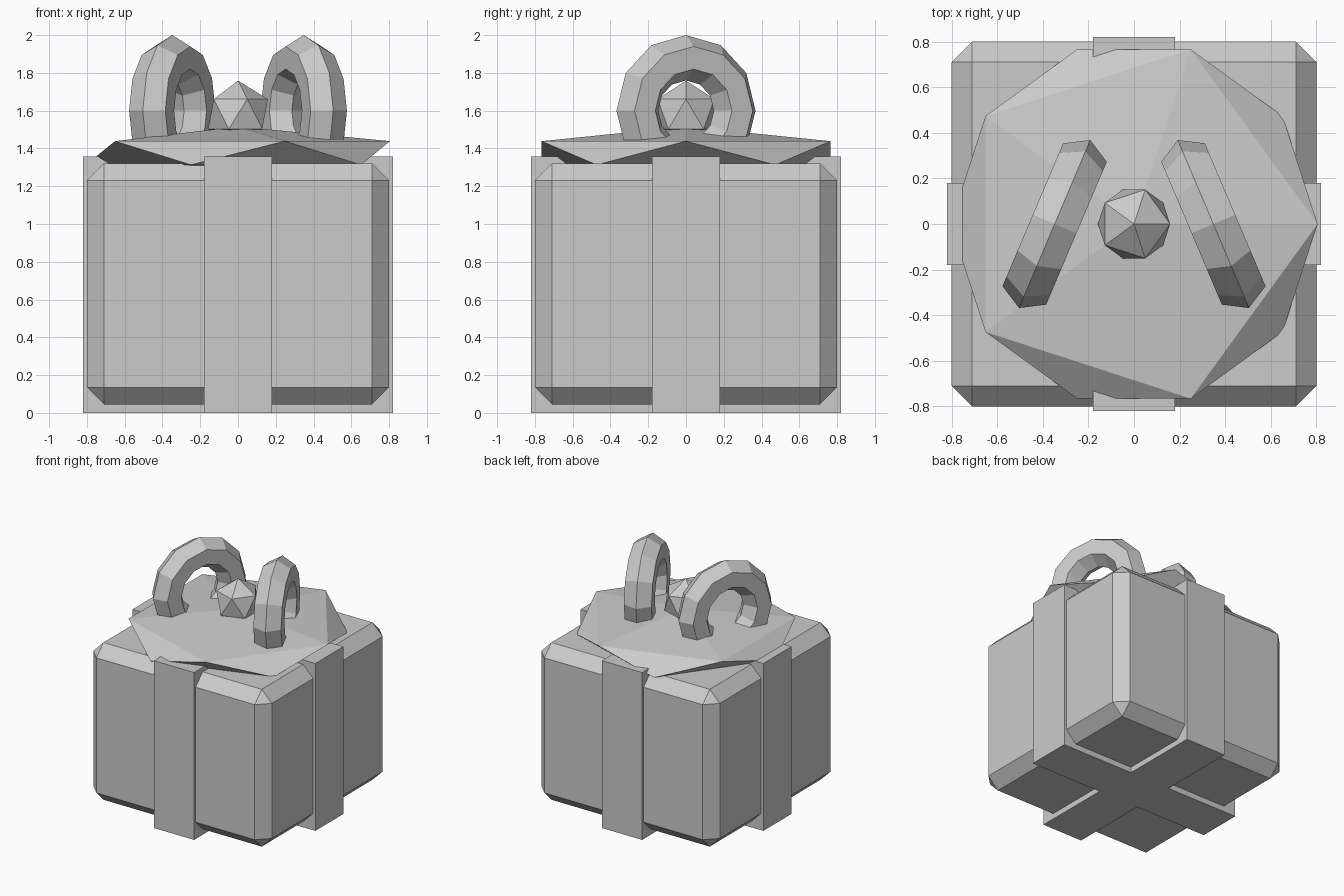
import bpy
from math import radians

if "Cube" in bpy.data.objects:
    bpy.data.objects.remove(bpy.data.objects["Cube"])


def finish(name):
    obj = bpy.context.object
    obj.name = name
    return obj


def box(name, size, centre_z):
    bpy.ops.mesh.primitive_cube_add(size=1, location=(0, 0, centre_z))
    obj = finish(name)
    obj.scale = size
    bpy.ops.object.transform_apply(location=False, rotation=False, scale=True)
    return obj


def gem(name, radius, height, centre_z):
    bpy.ops.mesh.primitive_ico_sphere_add(subdivisions=1, radius=1, location=(0, 0, centre_z))
    obj = finish(name)
    obj.scale = (radius, radius, height)
    bpy.ops.object.transform_apply(location=False, rotation=False, scale=True)
    return obj


# Gift box with chamfered edges
gift = box("gift_box", (1.6, 1.6, 1.275), 0.683)
bevel = gift.modifiers.new("chamfer", 'BEVEL')
bevel.width = 0.09
bevel.segments = 1

# Two crossing ribbon bands wrapped round the box
box("ribbon_front_back", (0.36, 1.64, 1.357), 0.6785)
box("ribbon_side_side", (1.64, 0.36, 1.357), 0.6785)

# Flattened faceted bow base on top
gem("bow_base", 0.9, 0.14, 1.376)

# Faceted knot in the middle of the bow
gem("bow_knot", 0.177, 0.177, 1.582)

# Two upright bow loops, splayed toward the front
for side, label in ((-1, "left"), (1, "right")):
    bpy.ops.mesh.primitive_torus_add(
        major_segments=12, minor_segments=6,
        major_radius=0.28, minor_radius=0.12,
        location=(side * 0.348, 0, 1.6),
        rotation=(radians(90), 0, radians(90 + side * 23)))
    finish("bow_loop_" + label)
